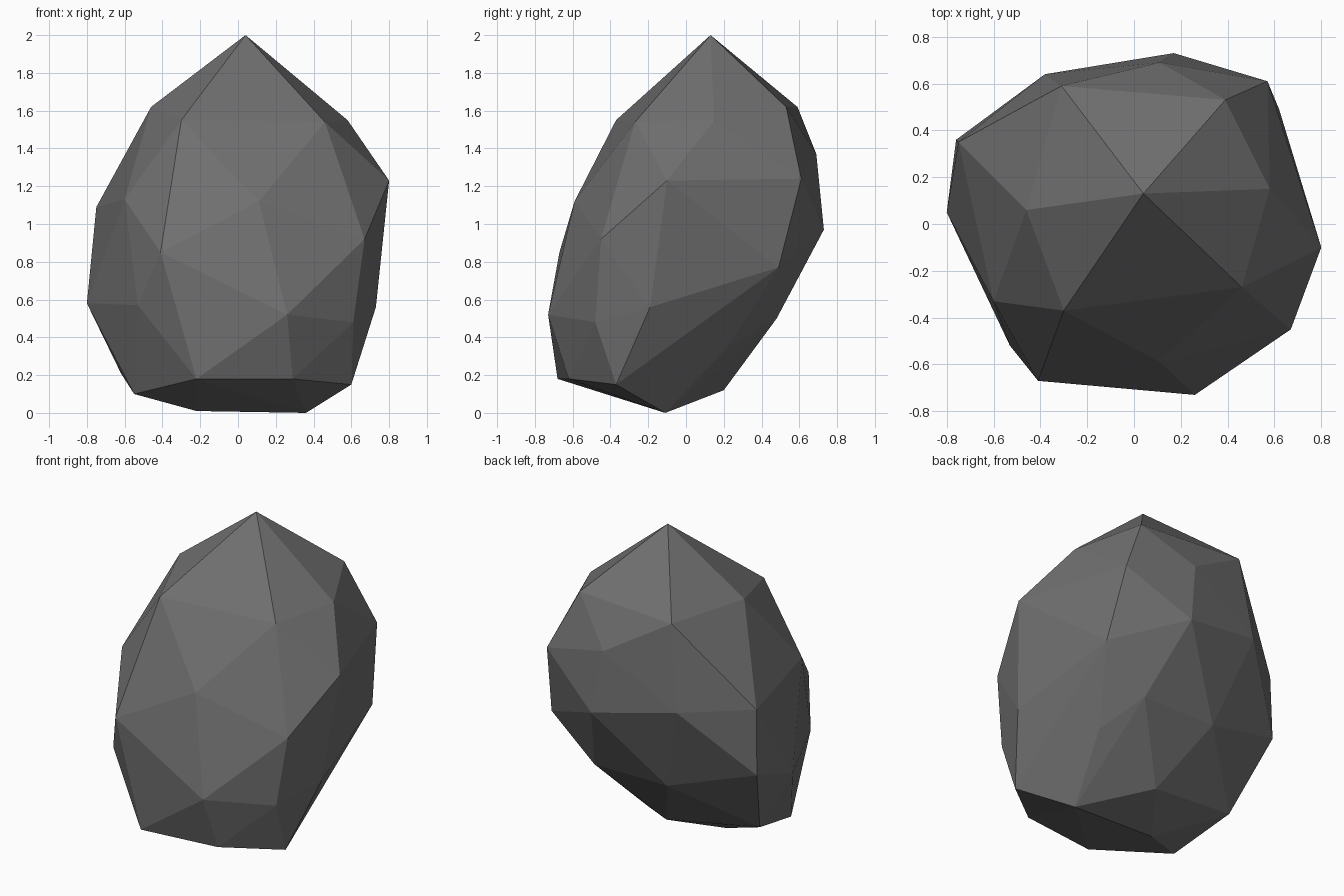
import bpy
import bmesh

# Corner points of the faceted boulder, grouped in rough rings from top to bottom
tip = [(0.04, 0.13, 2.0)]
shoulder = [(-0.46, 0.06, 1.62), (-0.30, -0.37, 1.55), (0.46, -0.27, 1.54),
            (0.58, 0.15, 1.55), (0.39, 0.53, 1.62), (-0.31, 0.59, 1.62)]
upper = [(0.80, -0.10, 1.23), (0.57, 0.61, 1.24), (0.11, 0.69, 1.37),
         (-0.38, 0.64, 1.08), (-0.75, 0.35, 1.09), (-0.60, -0.33, 1.13),
         (0.11, -0.59, 1.12)]
waist = [(0.67, -0.45, 0.92), (0.74, -0.03, 0.93), (0.62, 0.49, 0.77),
         (0.17, 0.73, 0.97), (-0.76, 0.36, 0.67), (-0.41, -0.67, 0.85)]
lower = [(0.26, -0.73, 0.52), (0.61, -0.48, 0.48), (0.73, -0.19, 0.56),
         (0.65, 0.10, 0.65), (0.45, 0.22, 0.35), (0.32, 0.48, 0.50),
         (-0.20, 0.48, 0.50), (-0.80, 0.05, 0.58), (-0.53, -0.52, 0.57)]
base = [(0.29, -0.62, 0.18), (0.60, -0.37, 0.15), (0.36, -0.11, 0.0),
        (0.0, 0.20, 0.12), (-0.62, 0.13, 0.21), (-0.55, -0.29, 0.10),
        (-0.22, -0.10, 0.01), (-0.22, -0.68, 0.18)]

# Wrap the points in a faceted skin
bm = bmesh.new()
for p in tip + shoulder + upper + waist + lower + base:
    bm.verts.new(p)
bmesh.ops.convex_hull(bm, input=bm.verts[:])
loose = [v for v in bm.verts if not v.link_faces]
bmesh.ops.delete(bm, geom=loose, context='VERTS')
bmesh.ops.recalc_face_normals(bm, faces=bm.faces[:])

mesh = bpy.data.meshes.new("boulder")
bm.to_mesh(mesh)
bm.free()

# Single dark stone colour, flat faces
stone = bpy.data.materials.new("dark_grey_stone")
stone.diffuse_color = (0.16, 0.16, 0.16, 1.0)
mesh.materials.append(stone)
boulder = bpy.data.objects.new("boulder", mesh)
bpy.context.collection.objects.link(boulder)
